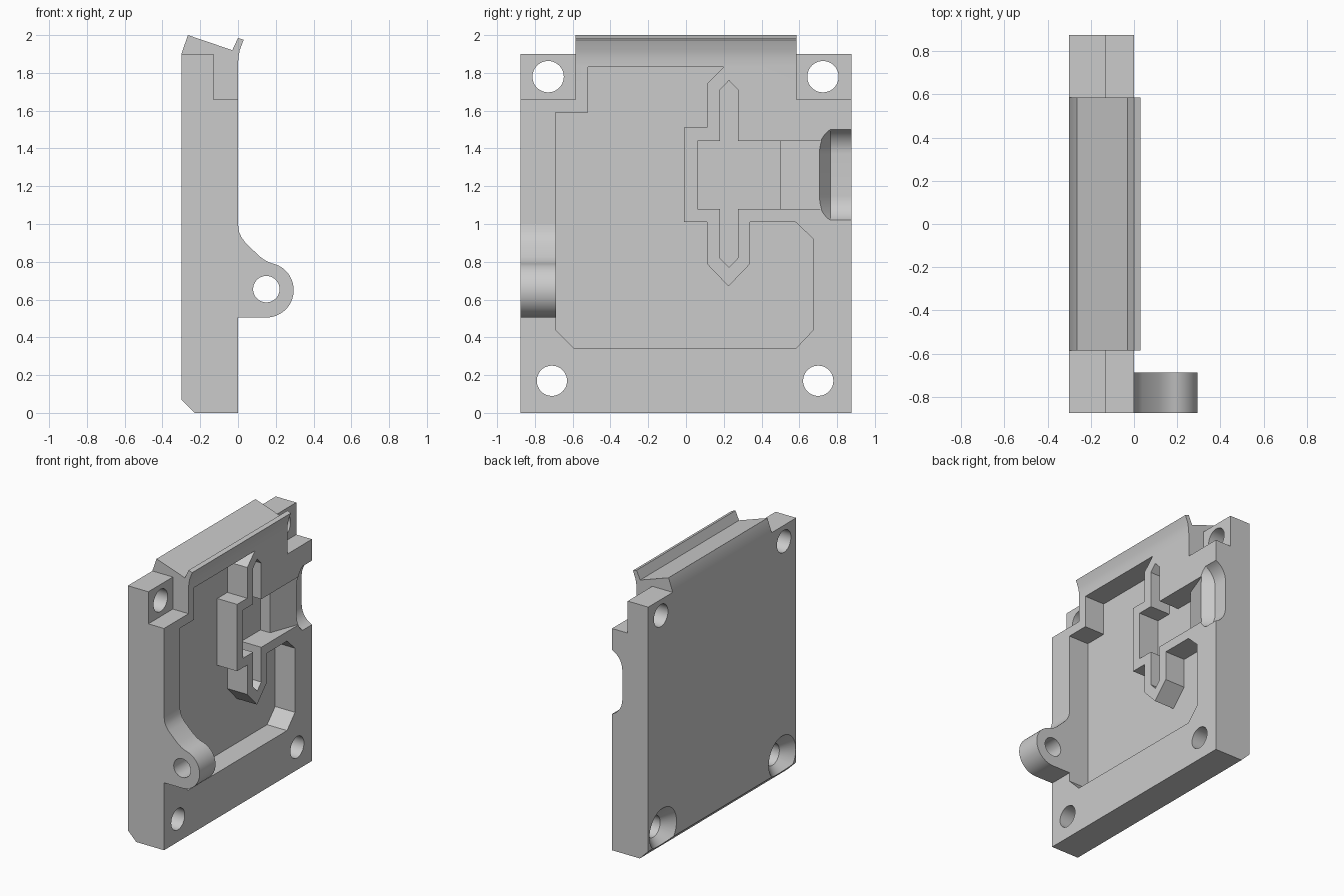
import bpy, bmesh, math
from mathutils import Vector

cube = bpy.data.objects.get("Cube")
if cube:
    bpy.data.objects.remove(cube, do_unlink=True)

grey = bpy.data.materials.new("plain grey")
grey.use_nodes = True
colour = (0.6, 0.6, 0.6, 1)
grey.diffuse_color = colour
grey.node_tree.nodes["Principled BSDF"].inputs["Base Color"].default_value = colour

PLACE = {
    "x": lambda a, b, t: Vector((t, a, b)),
    "y": lambda a, b, t: Vector((a, t, b)),
    "z": lambda a, b, t: Vector((a, b, t)),
}


def loft(name, axis, sections):
    """Solid through matching outlines, each given as (points, position on axis)."""
    bm = bmesh.new()
    rings = [[bm.verts.new(PLACE[axis](a, b, t)) for a, b in pts] for pts, t in sections]
    n = len(rings[0])
    for low, high in zip(rings, rings[1:]):
        for i in range(n):
            j = (i + 1) % n
            bm.faces.new((low[i], low[j], high[j], high[i]))
    bm.faces.new(rings[0])
    bm.faces.new(rings[-1])
    bmesh.ops.recalc_face_normals(bm, faces=bm.faces)
    mesh = bpy.data.meshes.new(name)
    bm.to_mesh(mesh)
    bm.free()
    mesh.materials.append(grey)
    obj = bpy.data.objects.new(name, mesh)
    bpy.context.collection.objects.link(obj)
    return obj


def prism(name, axis, pts, lo, hi):
    return loft(name, axis, [(pts, lo), (pts, hi)])


def arc(ca, cb, r, start, end, steps):
    angles = [math.radians(start + (end - start) * i / steps) for i in range(steps + 1)]
    return [(ca + r * math.cos(t), cb + r * math.sin(t)) for t in angles]


def circle(ca, cb, r):
    return arc(ca, cb, r, 0, 352.5, 47)


def cut(target, cutter):
    cutter.hide_render = True
    mod = target.modifiers.new("cut", "BOOLEAN")
    mod.operation = "DIFFERENCE"
    mod.solver = "EXACT"
    mod.object = cutter
    bpy.context.view_layer.objects.active = target
    bpy.ops.object.modifier_apply(modifier=mod.name)
    bpy.data.objects.remove(cutter, do_unlink=True)


SIDE, RIDGE, FLOOR = 0.875, 0.585, -0.165

# Plate with bevelled foot and grooved, lipped ridge
plate = prism("plate", "y", [
    (-0.23, 0), (0, 0), (0, 1.84), (0.002, 1.88), (0.009, 1.92), (0.03, 1.975),
    (0, 1.985), (-0.03, 1.92), (-0.265, 2), (-0.3, 1.9), (-0.3, 0.07)], -SIDE, SIDE)

# Stepped ears at both top corners
ear = [(-0.4, 1.9), (-0.13, 1.9), (-0.13, 1.66), (0.2, 1.66), (0.2, 2.1), (-0.4, 2.1)]
for s in (-1, 1):
    cut(plate, prism("ear_cut", "y", ear, *sorted((s * RIDGE, s))))

# Wide recess running around a raised island
recess = [
    (-0.69, 0.44), (-0.59, 0.34), (0.58, 0.34), (0.675, 0.44), (0.675, 0.92),
    (0.58, 1.01), (0.34, 1.01), (0.34, 0.79), (0.225, 0.67), (0.11, 0.79),
    (0.11, 1.01), (-0.01, 1.01), (-0.01, 1.51), (0.11, 1.51), (0.11, 1.74),
    (0.2, 1.83), (-0.52, 1.83), (-0.52, 1.59), (-0.69, 1.59)]
cut(plate, prism("recess_cut", "x", recess, FLOOR, 0.1))

# Pointed slot in the island
slot = [(0.18, 0.82), (0.2275, 0.77), (0.275, 0.82), (0.275, 1.71), (0.2275, 1.76), (0.18, 1.71)]
cut(plate, prism("slot_cut", "x", slot, FLOOR, 0.1))

# Square pocket with a step and a ramp rising to the edge
ramp = [(FLOOR, 0.06), (FLOOR, 0.5), (-0.085, 0.5), (0, 0.73), (0.015, 0.77), (0.1, 0.77), (0.1, 0.06)]
cut(plate, prism("ramp_cut", "z", ramp, 1.08, 1.44))

# Round-shouldered scoop in the side edge, sloping out at its inner end
r, deep, mid = 0.142, 0.085, 1.26
low = arc(r - deep, mid - 0.11, r, 246, 180, 12)
high = [(x, 2 * mid - z) for x, z in reversed(low)]
scoop = [(0.2, low[0][1])] + low + high + [(0.2, high[-1][1])]
shifted = [(x + deep, z) for x, z in scoop]
cut(plate, loft("scoop_cut", "y", [(shifted, 0.7), (scoop, 0.765), (scoop, 1)]))

# Screw holes, the lower two countersunk from the back
for y, z, radius in ((-0.73, 1.78, 0.083), (0.725, 1.78, 0.083), (-0.71, 0.17, 0.08), (0.7, 0.17, 0.08)):
    cut(plate, prism("hole_cut", "x", circle(y, z, radius), -0.5, 0.2))
    if z < 1:
        cut(plate, loft("sink_cut", "x", [
            (circle(y, z, 0.17), -0.31), (circle(y, z, radius), -0.22)]))

# Hinge tab with pin hole
tab = [(0, 0.505)] + arc(0.15, 0.65, 0.145, -90, 80, 28)
tab += [(0.145, 0.807), (0.115, 0.828), (0.04, 0.9), (0.018, 0.93), (0.005, 0.96), (0, 1)]
hinge_tab = prism("hinge_tab", "y", tab, -SIDE, -0.687)
cut(hinge_tab, prism("pin_cut", "y", circle(0.15, 0.655, 0.07), -1, 0))

# Smooth curved walls, keep crisp edges
for obj in (plate, hinge_tab):
    bpy.ops.object.select_all(action="DESELECT")
    obj.select_set(True)
    bpy.context.view_layer.objects.active = obj
    bpy.ops.object.shade_smooth_by_angle(angle=math.radians(25))
